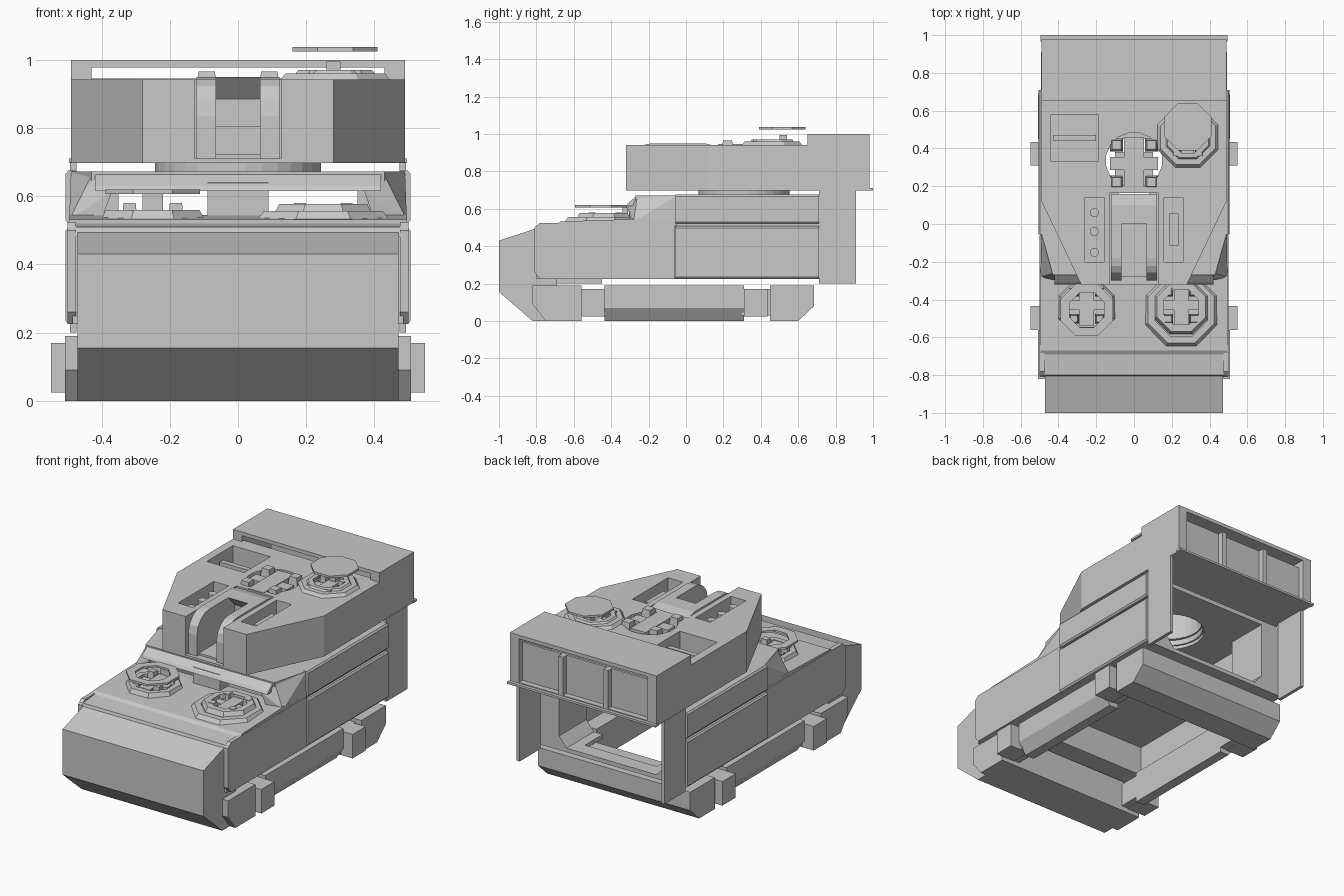
import bpy, bmesh, math

if "Cube" in bpy.data.objects:
    bpy.data.objects.remove(bpy.data.objects["Cube"])

grey = bpy.data.materials.new("plain grey")
grey.diffuse_color = (0.58, 0.58, 0.58, 1)
grey.use_nodes = True
grey.node_tree.nodes["Principled BSDF"].inputs["Base Color"].default_value = grey.diffuse_color


def make(name, bm, mirror=False):
    bmesh.ops.recalc_face_normals(bm, faces=bm.faces)
    me = bpy.data.meshes.new(name)
    bm.to_mesh(me)
    bm.free()
    ob = bpy.data.objects.new(name, me)
    bpy.context.collection.objects.link(ob)
    me.materials.append(grey)
    if mirror:
        ob.modifiers.new("mirror", 'MIRROR')
    return ob


def prism(name, pts, a, b, axis='z', mirror=False, top=1.0, centre=(0, 0)):
    """Extrude a profile from a to b; axis z takes (x,y), x takes (y,z), y takes (x,z)."""
    bm = bmesh.new()
    rings = []
    for h, s in ((a, 1.0), (b, top)):
        ring = []
        for p, q in pts:
            p, q = centre[0] + (p - centre[0]) * s, centre[1] + (q - centre[1]) * s
            ring.append(bm.verts.new({'z': (p, q, h), 'x': (h, p, q), 'y': (p, h, q)}[axis]))
        rings.append(ring)
    n = len(pts)
    bm.faces.new(rings[0][::-1])
    bm.faces.new(rings[1])
    for i in range(n):
        j = (i + 1) % n
        bm.faces.new((rings[0][i], rings[0][j], rings[1][j], rings[1][i]))
    return make(name, bm, mirror)


def box(name, x0, x1, y0, y1, z0, z1, mirror=False):
    return prism(name, [(x0, y0), (x1, y0), (x1, y1), (x0, y1)], z0, z1, 'z', mirror)


def ngon(cx, cy, rx, n=8, ry=None):
    ry = ry or rx
    return [(cx + rx * math.cos(math.tau * (i + .5) / n),
             cy + ry * math.sin(math.tau * (i + .5) / n)) for i in range(n)]


def ring(name, cx, cy, r0, r1, z0, z1, n=8, bevel=0.9):
    """Flat-sided ring with a slightly narrower top."""
    bm = bmesh.new()
    loops = [[bm.verts.new((x, y, z)) for x, y in ngon(cx, cy, r, n)]
             for r, z in ((r1, z0), (r1 * bevel, z1), (r0, z1), (r0, z0))]
    for k in range(4):
        A, B = loops[k], loops[(k + 1) % 4]
        for i in range(n):
            j = (i + 1) % n
            bm.faces.new((A[i], A[j], B[j], B[i]))
    return make(name, bm)


def cut(ob, *cutters):
    for c in cutters:
        c.hide_render = True
        c.display_type = 'WIRE'
        m = ob.modifiers.new("cut", 'BOOLEAN')
        m.operation, m.object, m.solver = 'DIFFERENCE', c, 'EXACT'


def hatch_fittings(name, cx, cy, z, s=1.0):
    """Periscope blocks and a cross frame inside a hatch."""
    box(name + "_crossbar", cx - .11 * s, cx + .11 * s, cy - .03 * s, cy + .03 * s, z - .05, z)
    box(name + "_stem", cx - .045 * s, cx + .045 * s, cy - .13 * s, cy + .12 * s, z - .04, z + .005)
    for sx in (-1, 1):
        for sy in (-1, 1):
            x, y = cx + sx * .08 * s, cy + sy * .085 * s
            b = [(x - .03 * s, y - .03 * s), (x + .03 * s, y - .03 * s),
                 (x + .03 * s, y + .03 * s), (x - .03 * s, y + .03 * s)]
            prism(name + "_periscope", b, z - .05, z + .025, top=.7, centre=(x, y))


# Front bumper block
prism("front_block", [(-1, .155), (-.82, 0), (-.56, 0), (-.56, .19), (-.7, .19), (-.7, .49),
                      (-.8, .495), (-1, .43)], -.47, .47, 'x')

# Lower frame: side skirts, end pieces, brackets and rear bar
prism("front_skirt_end", [(-.82, .09), (-.75, 0), (-.56, 0), (-.56, .19), (-.82, .19)], .40, .508, 'x', True)
box("skirt_bracket_front", .42, .548, -.56, -.435, .025, .17, True)
box("skirt_bracket_rear", .42, .548, .31, .435, .025, .17, True)
prism("side_skirt", [(.38, 0), (.44, 0), (.487, .07), (.487, .19), (.38, .19)], -.435, .31, 'y', True)
box("skirt_link_front", .38, .47, -.57, -.43, .03, .17, True)
box("skirt_link_rear", .38, .47, .30, .46, .03, .17, True)
prism("rear_bar", [(.45, 0), (.6, 0), (.685, .08), (.685, .19), (.45, .19)], -.508, .508, 'x')

# Hull walls with outer armour plates, open at the back
prism("hull_wall", [(-.8, .225), (.71, .225), (.71, .67), (-.06, .67), (-.06, .525), (-.8, .505)],
      .43, .485, 'x', True)
prism("front_side_plate", [(-.81, .26), (-.78, .225), (-.06, .225), (-.06, .525), (-.78, .525),
                           (-.81, .5)], .475, .5, 'x', True)
for name, z0, z1 in (("rear_side_plate", .225, .508), ("upper_side_plate", .52, .675)):
    prism(name, [(.475, z0), (.498, z0), (.506, z0 + .01), (.506, z1 - .01), (.498, z1), (.475, z1)],
          -.055, .71, 'y', True)
box("rear_fin", .473, .493, .71, .91, .2, .7, True)
box("hull_front_wall", -.47, .47, -.8, -.69, .19, .5)

# Inner hull: belly plate, front bulkhead and rear opening frame
box("belly_plate", -.43, .43, -.7, .0, .38, .4)
box("front_bulkhead", -.43, .43, -.69, -.45, .2, .385)
prism("rear_frame", [(.24, .225), (.44, .225), (.44, .65), (.35, .65), (.35, .31), (.30, .25), (.24, .25)],
      .45, .71, 'y', True)
box("rear_sill", -.24, .24, .62, .71, .225, .25)

# Front deck with two hatch openings
deck = prism("front_deck", [(-.81, .48), (-.68, .49), (-.27, .51), (-.05, .51), (-.05, .535),
                            (-.27, .545), (-.67, .532), (-.69, .52), (-.8, .51)], -.495, .495, 'x')
cut(deck, prism("hatch_cutter_left", ngon(-.25, -.44, .12), .45, .7),
    prism("hatch_cutter_right", ngon(.25, -.44, .12), .45, .7),
    box("deck_rear_cutter", -.42, .42, -.22, .1, .45, .7))
ring("left_hatch_base", -.25, -.44, .115, .165, .53, .56)
ring("left_hatch_ring", -.25, -.455, .1, .15, .607, .619, bevel=1)
box("left_hatch_hinge", -.28, -.22, -.34, -.31, .54, .612)
ring("right_hatch_base", .25, -.455, .15, .21, .53, .556)
ring("right_hatch_ring", .25, -.44, .1, .155, .55, .577)
hatch_fittings("left_hatch", -.25, -.43, .555, .85)
hatch_fittings("right_hatch", .25, -.43, .555, .85)

# Hull roof with overhanging brow, sloped cheeks and turret opening
roof = prism("hull_roof", [(-.05, -.27), (.43, -.27), (.49, -.05), (.49, .71), (-.49, .71), (-.49, -.05),
                           (-.43, -.27)], .645, .672)
cut(roof, prism("ring_cutter", ngon(0, .31, .2, 24), .5, .7))
prism("brow", [(-.32, .615), (-.31, .63), (-.26, .672), (-.2, .66), (-.2, .625), (-.25, .615)], -.42, .42, 'x')
bm = bmesh.new()
v = [bm.verts.new(c) for c in ((.40, -.30, .53), (.495, -.28, .53), (.495, -.05, .53), (.42, -.05, .53),
                               (.37, -.31, .615), (.425, -.26, .67), (.49, -.05, .67), (.42, -.05, .67))]
bmesh.ops.convex_hull(bm, input=v)
make("brow_cheek", bm, True)
box("brow_post", -.09, .09, -.30, -.22, .52, .64)
ring("turret_ring", 0, .31, .19, .245, .665, .705, 32, 1)

# Turret body with gun slot, roof pockets and hatch openings
half = [(.28, -.32), (.49, .12), (.49, .67)]
turret = prism("turret_body", half + [(-x, y) for x, y in half[::-1]], .697, .942)
cut(turret,
    box("gun_slot_cutter", -.126, .126, -.5, .165, .71, 1.1),
    box("left_slot_cutter", -.26, -.16, -.2, .14, .83, 1.1),
    box("right_slot_cutter", .16, .26, -.2, .14, .83, 1.1),
    box("stowage_cutter", -.44, -.19, .33, .58, .80, 1.1),
    prism("lower_basket_cutter", ngon(0, .32, .18, 24), .6, .88),
    prism("centre_hatch_cutter", ngon(0, .335, .15, 16), .6, 1.1),
    prism("side_hatch_cutter", ngon(.285, .47, .11), .80, 1.1))
for y in (-.15, -.04, .06):
    prism("smoke_tube", ngon(-.21, y, .024, 12), .82, .915)
prism("right_slot_block", ngon(.21, -.03, .035, 4, .12), .82, .9)
box("stowage_bar", -.43, -.2, .44, .47, .79, .9)

# Gun mantlet: rounded cheeks either side of a barrel slot
arc = [(-.18 + .12 * math.cos(math.radians(a)), .835 + .115 * math.sin(math.radians(a)))
       for a in (180, 155, 130, 110, 90)]
prism("mantlet_cheek", [(.16, .711), (-.3, .711)] + arc + [(.1, .95), (.16, .935)], .065, .122, 'x', True)
prism("mantlet_core", [(.16, .711), (.06, .711), (.06, .885), (.0, .95), (.1, .95), (.16, .935)],
      -.066, .066, 'x')
box("mantlet_floor", -.066, .066, -.28, .07, .708, .722)
box("mantlet_stop", -.066, .066, .03, .07, .72, .805)

# Centre hatch machinery and side cupola with raised lid
hatch_fittings("centre_hatch", 0, .32, .94, 1.15)
box("centre_hatch_base", -.1, .1, .2, .38, .87, .915)
ring("cupola_base", .285, .46, .115, .175, .94, .96)
ring("cupola_ring", .285, .46, .09, .13, .955, .97)
hatch_fittings("cupola", .285, .44, .945, .75)
prism("cupola_lid", ngon(.285, .515, .135), 1.025, 1.038)
box("cupola_lid_post", .26, .3, .5, .54, .9, .995)

# Rear bin: open shell with three back panels
box("bin_top", -.49, .49, .65, .98, .978, 1.0)
box("bin_side", .43, .49, .65, .98, .7, .98, True)
box("bin_floor", -.49, .49, .65, .98, .697, .715)
box("bin_lip", -.495, .495, .965, 1.0, .697, .71)
box("bin_back_panel", -.44, .44, .93, .945, .7, .945)
box("bin_divider", .135, .165, .94, .98, .7, .945, True)
